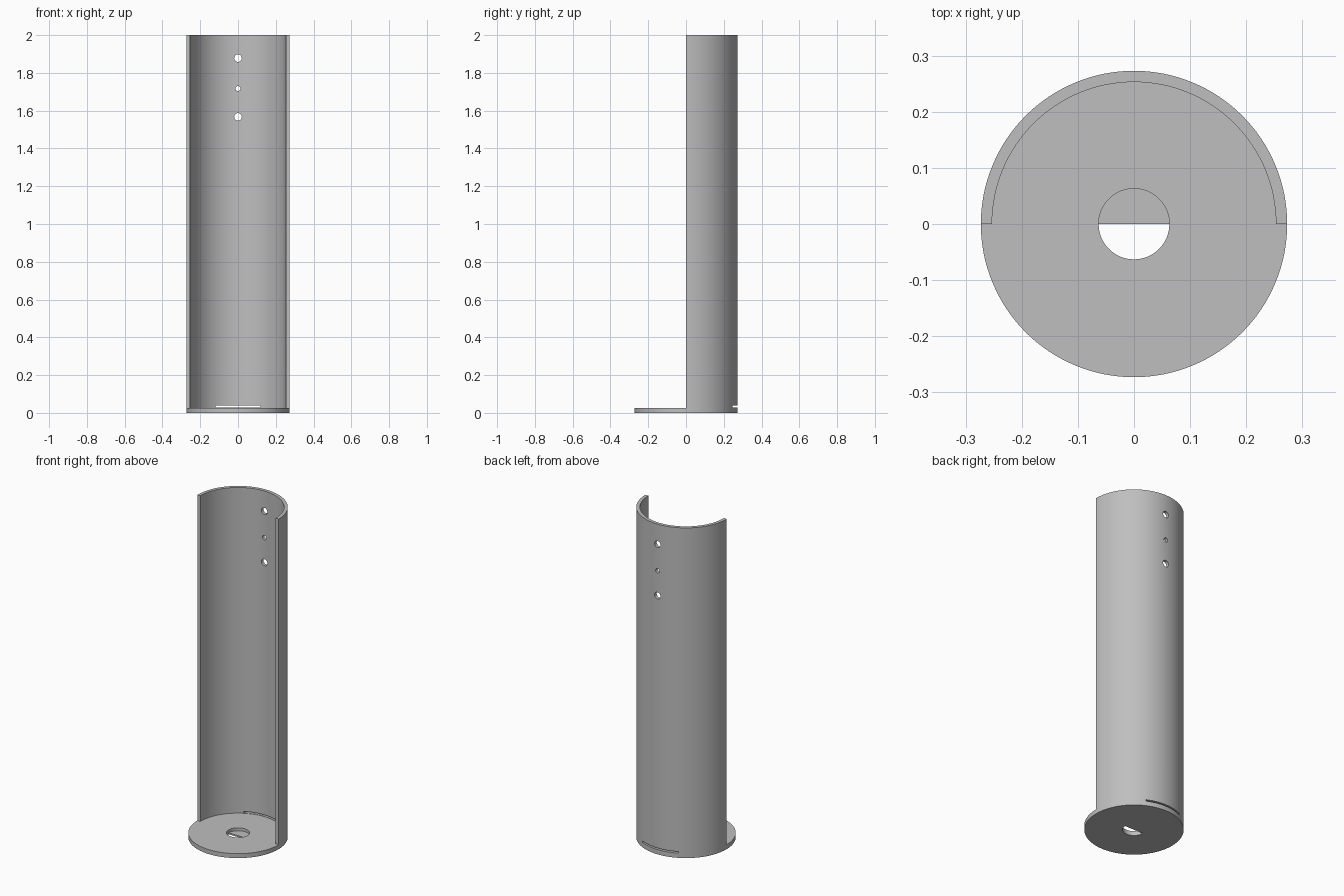
import bpy
import bmesh
from math import pi, sin, cos
from mathutils import Matrix

OUTER, INNER, HEIGHT = 0.273, 0.253, 2.0
BASE, HOLE = 0.027, 0.063

cube = bpy.data.objects.get("Cube")
if cube:
    bpy.data.objects.remove(cube, do_unlink=True)

grey = bpy.data.materials.new("plain grey")
grey.use_nodes = True
colour = (0.52, 0.52, 0.52, 1)
grey.diffuse_color = colour
grey.node_tree.nodes["Principled BSDF"].inputs["Base Color"].default_value = colour


def arc(radius, start, end, steps):
    return [(radius * cos(start + (end - start) * i / steps),
             radius * sin(start + (end - start) * i / steps)) for i in range(steps + 1)]


def extrude(name, outline, z0, z1):
    """Solid prism from a flat outline."""
    bm = bmesh.new()
    face = bm.faces.new([bm.verts.new((x, y, z0)) for x, y in outline])
    top = bmesh.ops.extrude_face_region(bm, geom=[face])["geom"]
    bmesh.ops.translate(bm, vec=(0, 0, z1 - z0),
                        verts=[v for v in top if isinstance(v, bmesh.types.BMVert)])
    bmesh.ops.recalc_face_normals(bm, faces=bm.faces)
    mesh = bpy.data.meshes.new(name)
    bm.to_mesh(mesh)
    bm.free()
    mesh.materials.append(grey)
    obj = bpy.data.objects.new(name, mesh)
    bpy.context.collection.objects.link(obj)
    return obj


def cut(target, cutter):
    mod = target.modifiers.new(cutter.name, "BOOLEAN")
    mod.operation, mod.solver, mod.object = "DIFFERENCE", "EXACT", cutter
    bpy.context.view_layer.objects.active = target
    bpy.ops.object.modifier_apply(modifier=mod.name)
    bpy.data.objects.remove(cutter, do_unlink=True)


# Half-round wall standing on the rear of the base
wall = extrude("half_tube_wall", arc(OUTER, 0, pi, 64) + arc(INNER, pi, 0, 64), BASE, HEIGHT)

# Three screw holes through the back of the wall
for z, radius in ((1.878, 0.02), (1.717, 0.013), (1.567, 0.02)):
    drill = extrude("drill", arc(radius, 0, 2 * pi, 32)[:-1], -0.1, 0.1)
    drill.data.transform(Matrix.Translation((0, OUTER, z)) @ Matrix.Rotation(pi / 2, 4, "X"))
    cut(wall, drill)

# Thin slot just above the base
slot = extrude("slot", [(-0.12, 0.15), (0.12, 0.15), (0.12, 0.35), (-0.12, 0.35)], BASE + 0.002, BASE + 0.011)
cut(wall, slot)

# Round base with a central opening
base = extrude("round_base", arc(OUTER, 0, 2 * pi, 128)[:-1], 0, BASE)
cut(base, extrude("bore", arc(HOLE, 0, 2 * pi, 64)[:-1], -0.1, 0.1))

# Thin half disc closing the rear of the opening
web = extrude("half_hole_web", arc(HOLE, 0, pi, 32), 0, 0.009)

for obj in (wall, base, web):
    bpy.ops.object.select_all(action="DESELECT")
    obj.select_set(True)
    bpy.context.view_layer.objects.active = obj
    bpy.ops.object.shade_smooth_by_angle(angle=pi / 6)
